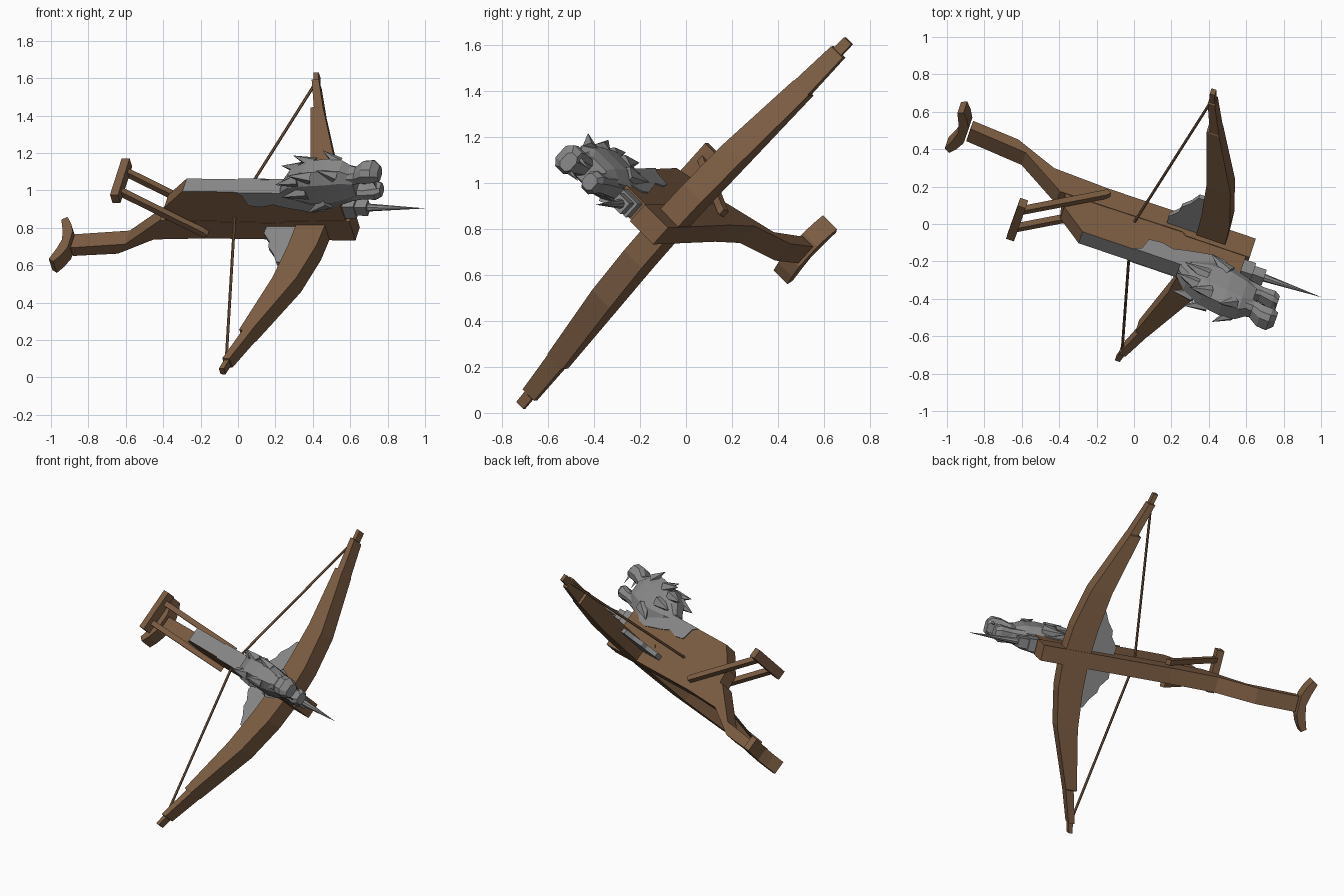
import bpy, bmesh
from mathutils import Matrix, Vector

if "Cube" in bpy.data.objects:
    bpy.data.objects.remove(bpy.data.objects["Cube"])

# Local frame: a = forward along the stock, b = across the bow, c = up out of the stock
A = Vector((0.947, -0.322, -0.014)).normalized()
B = Vector((0.232, 0.650, 0.723))
B = (B - A * B.dot(A)).normalized()
C = A.cross(B)
O = Vector((0.006, 0.016, 0.857))
FRAME = Matrix(((A.x, B.x, C.x, O.x), (A.y, B.y, C.y, O.y), (A.z, B.z, C.z, O.z), (0, 0, 0, 1)))


def material(name, col):
    m = bpy.data.materials.new(name)
    m.diffuse_color = (*col, 1)
    m.use_nodes = True
    m.node_tree.nodes["Principled BSDF"].inputs["Base Color"].default_value = m.diffuse_color
    return m


WOOD = material("brown wood", (0.205, 0.110, 0.056))
METAL = material("grey metal", (0.250, 0.250, 0.250))


def finish(name, bm, *mats):
    bmesh.ops.recalc_face_normals(bm, faces=bm.faces)
    me = bpy.data.meshes.new(name)
    bm.to_mesh(me)
    bm.free()
    for m in mats:
        me.materials.append(m)
    ob = bpy.data.objects.new(name, me)
    bpy.context.collection.objects.link(ob)
    ob.matrix_world = FRAME
    return ob


def loft(name, rings, mat):
    """Skin a list of equal-length point rings and cap both ends."""
    bm = bmesh.new()
    vs = [[bm.verts.new(p) for p in r] for r in rings]
    n = len(vs[0])
    for r, s in zip(vs, vs[1:]):
        for i in range(n):
            bm.faces.new((r[i], r[(i + 1) % n], s[(i + 1) % n], s[i]))
    bm.faces.new(vs[0])
    bm.faces.new(vs[-1])
    return finish(name, bm, mat)


def side_prism(name, pts, lo, hi, mat):      # (a, c) profile across b
    return loft(name, [[(a, b, c) for a, c in pts] for b in (lo, hi)], mat)


def plan_prism(name, pts, lo, hi, mat):      # (a, b) outline along c
    return loft(name, [[(a, b, c) for a, b in pts] for c in (lo, hi)], mat)


def box(name, lo, hi, mat):
    return plan_prism(name, [(lo[0], lo[1]), (hi[0], lo[1]), (hi[0], hi[1]), (lo[0], hi[1])], lo[2], hi[2], mat)


def rod(name, p, q, r1, r2, sides, mat):
    p, q = Vector(p), Vector(q)
    bm = bmesh.new()
    rot = (q - p).to_track_quat('Z', 'Y').to_matrix().to_4x4()
    m = Matrix.Translation((p + q) / 2) @ rot
    bmesh.ops.create_cone(bm, cap_ends=True, segments=sides, radius1=r1, radius2=r2,
                          depth=(q - p).length, matrix=m)
    return finish(name, bm, mat)


def octo(a, w, lo, hi):
    """Chamfered rectangle at station a."""
    m, h = (lo + hi) / 2, (hi - lo) / 2
    return [(a, w * x, m + h * z) for x, z in
            ((-.55, -1), (.55, -1), (1, -.5), (1, .5), (.55, 1), (-.55, 1), (-1, .5), (-1, -.5))]


# Stock with dropped grip
side_prism("stock", [(.642, .03), (.28, .03), (.26, .01), (-.43, .02), (-.67, -.17), (-.99, -.205),
                     (-.99, -.268), (-.73, -.245), (-.5, -.13), (-.2, -.116), (.642, -.116)], -.05, .05, WOOD)

# Crescent butt plate
half = [(-1.00, .0), (-1.00, .06), (-1.025, .12), (-1.055, .165), (-1.085, .145), (-1.06, .07), (-1.045, 0)]
outline = half + [(a, -b) for a, b in half[-2:0:-1]]
plan_prism("butt_plate", outline, -.28, -.192, WOOD)

# Upper body: wood sides with a grey top
body = side_prism("upper_body", [(.62, .0), (.62, .245), (-.25, .245), (-.385, .115), (-.405, .0)],
                  -.047, .047, WOOD)
body.data.materials.append(METAL)
for f in body.data.polygons:
    if f.normal.z > .95:
        f.material_index = 1

# Wavy grey cladding on both sides of the body
wave = [(.04, .246), (.08, .22), (.10, .145), (.17, .135), (.24, .155), (.30, .135), (.45, .10),
        (.52, .11), (.58, .16), (.625, .20), (.625, .246)]
for s, n in ((1, "left"), (-1, "right")):
    side_prism(n + "_cladding", wave, s * .046, s * .053, METAL)

# Bow, symmetric: b, rear a, front a, bottom c, top c
st = [(0, .335, .50, -.112, .0), (.2, .325, .485, -.112, .0), (.44, .295, .43, -.112, .0),
      (.82, .20, .272, -.10, -.005), (.825, .218, .27, -.095, -.008), (1.03, .155, .195, -.082, -.01),
      (1.032, .162, .190, -.068, -.022), (1.095, .148, .176, -.066, -.022)]
full = [(-b, *r) for b, *r in st[:0:-1]] + st
loft("bow", [[(r, b, lo), (f, b, lo), (f, b, hi), (r, b, hi)] for b, r, f, lo, hi in full], WOOD)

for s, n in ((1, "left"), (-1, "right")):
    # Bowstring, drawn back to the latch
    rod(n + "_string", (.172, s * 1.045, -.04), (-.005, s * .03, .05), .008, .008, 6, WOOD)
    # Grey wing plate behind the bow
    wing = [(.165, .04), (.16, .10), (.205, .16), (.21, .20), (.25, .25), (.28, .31), (.37, .31), (.37, .04)]
    plan_prism(n + "_wing", [(a, s * b) for a, b in wing], -.045, -.015, METAL)
    # Cocking lever arms
    side_prism(n + "_lever_arm", [(-.17, -.055), (-.195, -.072), (-.60, .245), (-.60, .29), (-.19, -.03)],
               s * .055, s * .088, WOOD)
box("lever_handle", (-.625, -.135, .24), (-.58, .135, .302), WOOD)

# Bolt socket and pointed bolt
box("bolt_socket", (.60, -.04, .045), (.685, .04, .135), METAL)
box("bolt_collar", (.68, -.031, .058), (.75, .031, .122), METAL)
rod("bolt_point", (.74, 0, .09), (1.068, 0, .09), .022, .0005, 8, METAL)

# Roaring beast head: mane and skull, upper jaw, lower jaw
loft("mane_and_skull", [octo(*r) for r in ((.30, .05, .20, .26), (.36, .062, .17, .34), (.46, .08, .14, .395),
     (.58, .085, .14, .415), (.67, .075, .17, .41), (.73, .055, .20, .365))], METAL)
loft("upper_jaw", [octo(*r) for r in ((.66, .06, .29, .39), (.74, .048, .30, .375), (.79, .06, .315, .415),
     (.845, .062, .32, .42), (.878, .042, .325, .385))], METAL)
loft("lower_jaw", [octo(*r) for r in ((.62, .055, .15, .27), (.76, .045, .185, .245), (.83, .052, .185, .265),
     (.86, .035, .20, .26))], METAL)

# Mane spikes, ears and fangs on both sides
spikes = [((.42, .045, .34), (.30, .07, .33), .04), ((.50, .05, .37), (.385, .075, .405), .04),
          ((.46, .06, .27), (.32, .085, .25), .045), ((.56, .06, .20), (.44, .085, .13), .045),
          ((.64, .05, .38), (.56, .075, .45), .035)]
for s in (1, -1):
    for i, (p, q, r) in enumerate(spikes):
        rod("mane_spike_%d" % i if i < 4 else "ear", (p[0], s * p[1], p[2]), (q[0], s * q[1], q[2]),
            r, .001, 5, METAL)
    rod("upper_fang", (.85, s * .035, .33), (.85, s * .035, .275), .012, .001, 4, METAL)
